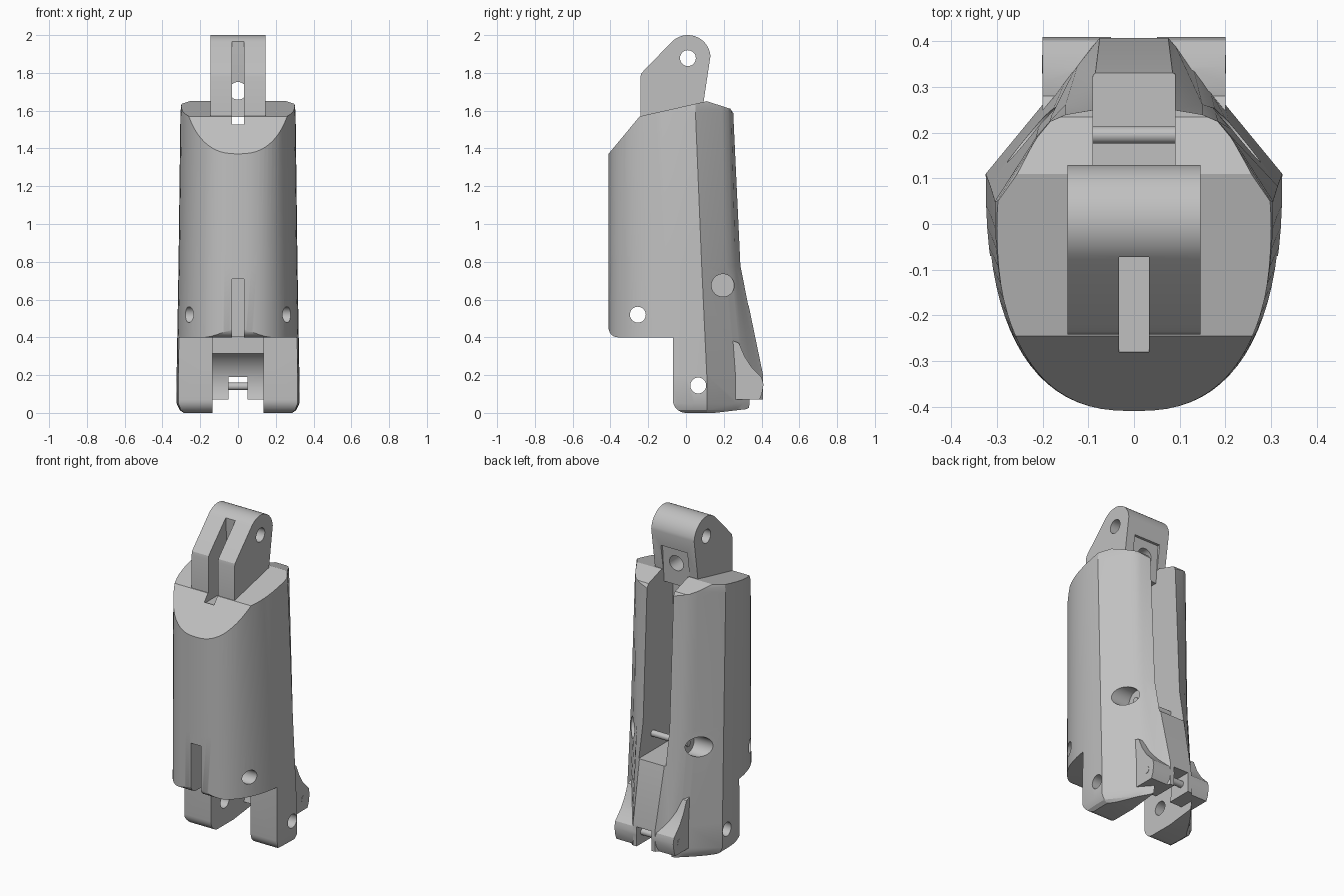
import bpy, bmesh, math

if "Cube" in bpy.data.objects:
    bpy.data.objects.remove(bpy.data.objects["Cube"], do_unlink=True)

grey = bpy.data.materials.new("light grey plastic")
grey.use_nodes = True
grey.diffuse_color = (0.53, 0.53, 0.53, 1)
grey.node_tree.nodes["Principled BSDF"].inputs["Base Color"].default_value = (0.53, 0.53, 0.53, 1)


def loft(name, rings):
    """Solid through rings of equal point count."""
    bm = bmesh.new()
    loops = [[bm.verts.new(p) for p in ring] for ring in rings]
    n = len(loops[0])
    for a, b in zip(loops, loops[1:]):
        for i in range(n):
            j = (i + 1) % n
            bm.faces.new((a[i], a[j], b[j], b[i]))
    bm.faces.new(loops[0])
    bm.faces.new(loops[-1])
    bmesh.ops.recalc_face_normals(bm, faces=bm.faces)
    me = bpy.data.meshes.new(name)
    bm.to_mesh(me)
    bm.free()
    me.materials.append(grey)
    ob = bpy.data.objects.new(name, me)
    bpy.context.collection.objects.link(ob)
    return ob


def prism(name, profile, x0, x1):
    """Side profile (y, z) extruded across x."""
    return loft(name, [[(x, y, z) for y, z in profile] for x in (x0, x1)])


def arc(cy, cz, r, a0, a1, n):
    return [(cy + r * math.cos(math.radians(a0 + (a1 - a0) * i / n)),
             cz + r * math.sin(math.radians(a0 + (a1 - a0) * i / n))) for i in range(n + 1)]


def rod(name, y, z, r, x0, x1, n=32):
    return prism(name, arc(y, z, r, 0, 360, n)[:-1], x0, x1)


def box(name, x, y0, y1, z0, z1):
    return prism(name, [(y0, z0), (y1, z0), (y1, z1), (y0, z1)], -x, x)


def combine(ob, other, op):
    mod = ob.modifiers.new(op, "BOOLEAN")
    mod.operation, mod.solver, mod.object = op, "EXACT", other
    bpy.context.view_layer.objects.active = ob
    bpy.ops.object.modifier_apply(modifier=mod.name)
    bpy.data.objects.remove(other, do_unlink=True)


def section(z, scale, w, yw, back):
    """Plan outline: rounded front, chamfered back."""
    half = [(w, yw)] + back
    front = []
    for i in range(1, 40):
        t = math.pi * i / 40
        c = math.cos(t)
        front.append((math.copysign(abs(c) ** 0.8, c) * -w,
                      yw - (yw + 0.41) * math.sin(t) ** 0.8))
    pts = half + [(-x, y) for x, y in reversed(half)] + front
    return [(x * scale, y, z) for x, y in pts]


# Main body: lofted shell trimmed to the side outline
upper = [(0.215, 0.19), (0.185, 0.225), (0.15, 0.24), (0.09, 0.25)]
middle = [(0.21, 0.21), (0.18, 0.24), (0.15, 0.262), (0.09, 0.288)]
lower = [(0.2, 0.262), (0.165, 0.303), (0.13, 0.343), (0.075, 0.408)]
body = loft("finger_body", [
    section(-0.001, 0.88, 0.325, 0.11, lower),
    section(0.015, 0.95, 0.325, 0.11, lower),
    section(0.05, 1, 0.325, 0.11, lower),
    section(0.2, 1, 0.325, 0.11, lower),
    section(0.78, 1, 0.315, 0.083, middle),
    section(1.59, 1, 0.305, 0.05, upper),
    section(1.63, 0.985, 0.305, 0.05, upper),
    section(1.66, 0.95, 0.305, 0.05, upper)])
outline = (arc(-0.36, 0.45, 0.05, 180, 270, 6) + [(-0.07, 0.40)]
           + arc(0, 0.07, 0.07, 180, 270, 8)
           + [(0.15, 0), (0.32, 0.02), (0.35, 0.035), (0.357, 0.07), (0.42, 0.07), (0.42, 0.2),
              (0.3, 0.9), (0.255, 1.58), (0.235, 1.61), (0.11, 1.65),
              (-0.245, 1.57), (-0.411, 1.37)])
combine(body, prism("outline", outline, -0.5, 0.5), "INTERSECT")

# Top knuckle block
knuckle = ([(-0.242, 1.52), (0.08, 1.52), (0.095, 1.66)]
           + arc(0.01, 1.88, 0.12, 5, 137, 16)
           + [(-0.225, 1.81), (-0.238, 1.795), (-0.242, 1.775)])
combine(body, prism("knuckle", knuckle, -0.146, 0.146), "UNION")

# Rear ears that carry the lower pin
ear = [(0.2, 0.07), (0.39, 0.07), (0.402, 0.1), (0.41, 0.15), (0.402, 0.185), (0.375, 0.213),
       (0.345, 0.245), (0.31, 0.3), (0.28, 0.37), (0.2, 0.4)]
for s in (-1, 1):
    combine(body, prism("ear", ear, s * 0.2, s * 0.04), "UNION")

# Gap between the legs, with hinge clearance and the rear notch
hinge_y, hinge_z = 0.065, 0.145
combine(body, box("leg_gap", 0.135, -0.5, 0.5, -0.1, 0.07), "DIFFERENCE")
combine(body, rod("hinge_clearance", hinge_y, hinge_z, 0.2, -0.135, 0.135, 48), "DIFFERENCE")
combine(body, box("front_gap", 0.135, -0.2, -0.04, -0.05, 0.402), "DIFFERENCE")
combine(body, box("rear_notch", 0.05, 0.1, 0.5, 0.05, 0.19), "DIFFERENCE")

# Long rear channel, running under the knuckle
channel = [(0, 0.57), (0.5, 0.57), (0.5, 1.8), (0.1, 1.8), (0.084, 1.567), (0, 1.567)]
combine(body, prism("rear_channel", channel, -0.09, 0.09), "DIFFERENCE")

# Narrow cord slots
slot = [(-0.28, 1.52), (0.05, 1.52), (0.05, 1.565), (-0.06, 1.567), (-0.05, 1.72),
        (-0.065, 1.85), (-0.08, 2.1), (-0.28, 2.1)]
combine(body, prism("knuckle_slot", slot, -0.033, 0.033), "DIFFERENCE")
combine(body, box("front_slot", 0.033, -0.5, -0.12, 0.3, 0.71), "DIFFERENCE")
cord_hole = loft("cord_hole", [[(u, y, v + 1.705) for u, v in arc(0, 0, 0.047, 0, 345, 23)]
                               for y in (-0.1, 0.25)])
combine(body, cord_hole, "DIFFERENCE")

# Cross holes
for y, z, r in ((0.01, 1.878, 0.042), (-0.255, 0.52, 0.042), (hinge_y, hinge_z, 0.042)):
    combine(body, rod("cross_hole", y, z, r, -0.5, 0.5), "DIFFERENCE")

# Counterbores for the upper pin
for s in (-1, 1):
    combine(body, rod("counterbore", 0.195, 0.675, 0.06, s * 0.15, s * 0.5), "DIFFERENCE")

# Pins
pins = [rod("upper_pin", 0.195, 0.675, 0.019, -0.155, 0.155),
        rod("lower_pin", 0.35, 0.14, 0.02, -0.202, 0.202)]

for ob in [body] + pins:
    bpy.ops.object.select_all(action="DESELECT")
    ob.select_set(True)
    bpy.context.view_layer.objects.active = ob
    bpy.ops.object.shade_smooth_by_angle(angle=math.radians(25))
